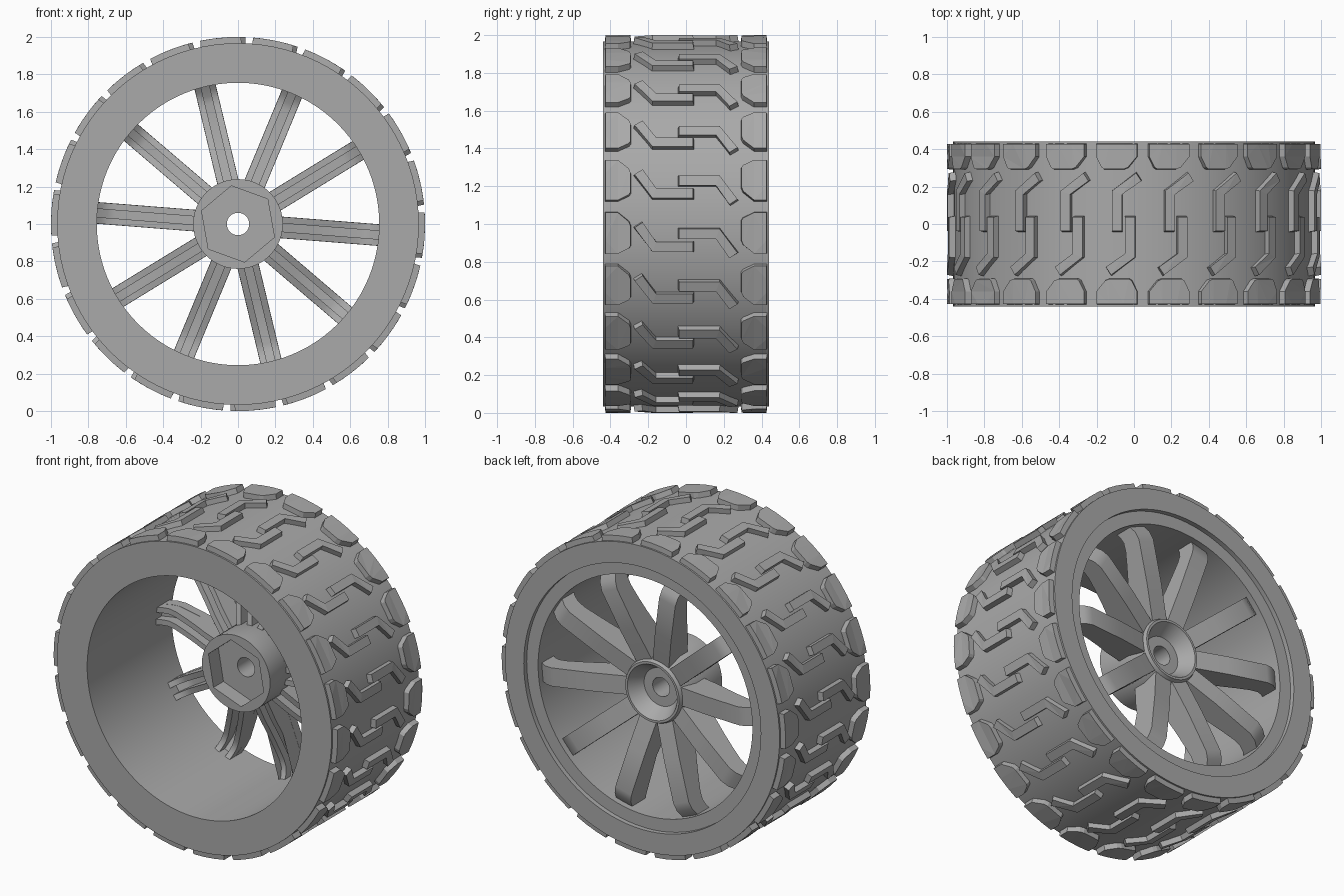
import bpy, bmesh, math
from math import sin, cos, pi, radians

cube = bpy.data.objects.get("Cube")
if cube:
    bpy.data.objects.remove(cube)

grey = bpy.data.materials.new("plain grey")
grey.use_nodes = True
GREY = (0.4, 0.4, 0.4, 1)
grey.diffuse_color = GREY
bsdf = next(n for n in grey.node_tree.nodes if n.type == 'BSDF_PRINCIPLED')
bsdf.inputs["Base Color"].default_value = GREY

CENTRE = 1.0  # axle height


def finish(name, bm, smooth=True):
    """Turn a bmesh into a named grey object."""
    bmesh.ops.recalc_face_normals(bm, faces=bm.faces)
    mesh = bpy.data.meshes.new(name)
    bm.to_mesh(mesh)
    bm.free()
    mesh.materials.append(grey)
    ob = bpy.data.objects.new(name, mesh)
    bpy.context.collection.objects.link(ob)
    if smooth:
        bpy.ops.object.select_all(action='DESELECT')
        ob.select_set(True)
        bpy.context.view_layer.objects.active = ob
        bpy.ops.object.shade_smooth_by_angle(angle=radians(30))
    return ob


def point(r, angle, y):
    """Point around the axle, angle from +x towards +z."""
    return (r * cos(angle), y, CENTRE + r * sin(angle))


def lathe(name, profile, segments=96):
    """Spin a closed (radius, y) profile around the axle."""
    bm = bmesh.new()
    rings = [[bm.verts.new(point(r, 2 * pi * i / segments, y)) for r, y in profile]
             for i in range(segments)]
    n = len(profile)
    for i, a in enumerate(rings):
        b = rings[(i + 1) % segments]
        for j in range(n):
            k = (j + 1) % n
            bm.faces.new((a[j], a[k], b[k], b[j]))
    return finish(name, bm)


def prism(bm, bottom, top):
    """Close two matching loops of points into a solid."""
    lo = [bm.verts.new(p) for p in bottom]
    hi = [bm.verts.new(p) for p in top]
    n = len(lo)
    caps = [bm.faces.new(lo[::-1]), bm.faces.new(hi)]
    for i in range(n):
        j = (i + 1) % n
        bm.faces.new((lo[i], lo[j], hi[j], hi[i]))
    bmesh.ops.triangulate(bm, faces=caps)


# Tyre carcass and rim barrel
lathe("tyre", [(0.85, -0.44), (0.967, -0.44), (0.967, 0.44), (0.85, 0.44)])
lathe("rim", [(0.755, -0.44), (0.852, -0.44), (0.852, 0.44), (0.835, 0.44),
              (0.835, 0.41), (0.755, 0.41)])

# Hub with hexagonal socket, axle bore and funnel at the back
hub = lathe("hub", [(0.06, -0.02), (0.24, -0.02), (0.24, 0.22), (0.19, 0.34),
                    (0.175, 0.34), (0.12, 0.25), (0.06, 0.25)], 48)
bm = bmesh.new()
hexagon = [radians(100 + 60 * i) for i in range(6)]
prism(bm, [point(0.207, a, -0.1) for a in hexagon], [point(0.207, a, 0.08) for a in hexagon])
cutter = finish("hex_cutter", bm, False)
cutter.hide_render = True
cutter.hide_set(True)
cut = hub.modifiers.new("hex socket", 'BOOLEAN')
cut.object = cutter
cut.operation = 'DIFFERENCE'
cut.solver = 'EXACT'

# Spokes: a bent plate with two curved fins behind it
BACK = [(0.16, 0.31), (0.4, 0.365), (0.66, 0.41), (0.71, 0.4), (0.77, 0.36)]
PLATE = [(0.77, 0.3), (0.7, 0.34), (0.66, 0.35), (0.4, 0.31), (0.16, 0.25)]
FIN = [(0.77, 0.24), (0.73, 0.27), (0.69, 0.285), (0.64, 0.28), (0.56, 0.255),
       (0.46, 0.22), (0.36, 0.18), (0.2, 0.13)]


def slab(bm, outline, angle, t0, t1):
    """Extrude a (radius, y) outline across the spoke width."""
    def side(t):
        return [(r * cos(angle) - t * sin(angle), y, CENTRE + r * sin(angle) + t * cos(angle))
                for r, y in outline]
    prism(bm, side(t0), side(t1))


bm = bmesh.new()
for i in range(10):
    angle = radians(-4.5 + 36 * i)
    slab(bm, BACK + PLATE, angle, -0.058, 0.058)
    for s in (-1, 1):
        slab(bm, PLATE[::-1] + FIN, angle, s * 0.057, s * 0.022)
finish("spokes", bm)

# Tread: interlocking hooked bars in the middle, tapered blocks on the shoulders
HOOK = [(-0.065, -0.045), (-0.065, 0.18), (0.07, 0.28), (0.1, 0.235),
        (-0.008, 0.16), (-0.008, -0.045)]
SHOULDER = [(-0.115, 0.43), (-0.115, 0.36), (-0.085, 0.3), (-0.07, 0.29), (0.04, 0.29),
            (0.065, 0.3), (0.115, 0.36), (0.115, 0.43), (0.04, 0.43), (-0.04, 0.43)]
COUNT = 22


def tread_block(bm, outline, turn, flip, shift=0.0):
    """Wrap a (along, across) outline on the tyre as a raised, drafted block."""
    pts = [(flip * t, flip * y) for t, y in outline]
    ct = sum(p[0] for p in pts) / len(pts)
    cy = sum(p[1] for p in pts) / len(pts)

    def ring(r, k):
        return [point(r, pi / 2 - (turn + shift + ct + (t - ct) * k), cy + (y - cy) * k)
                for t, y in pts]
    prism(bm, ring(0.955, 1.0), ring(1.0, 0.95))


for name, outline, shift in (("tread_hooks", HOOK, 0.0), ("shoulder_blocks", SHOULDER, -0.038)):
    bm = bmesh.new()
    for i in range(COUNT):
        for flip in (-1, 1):
            tread_block(bm, outline, -0.056 + 2 * pi * i / COUNT, flip, shift)
    finish(name, bm, False)
